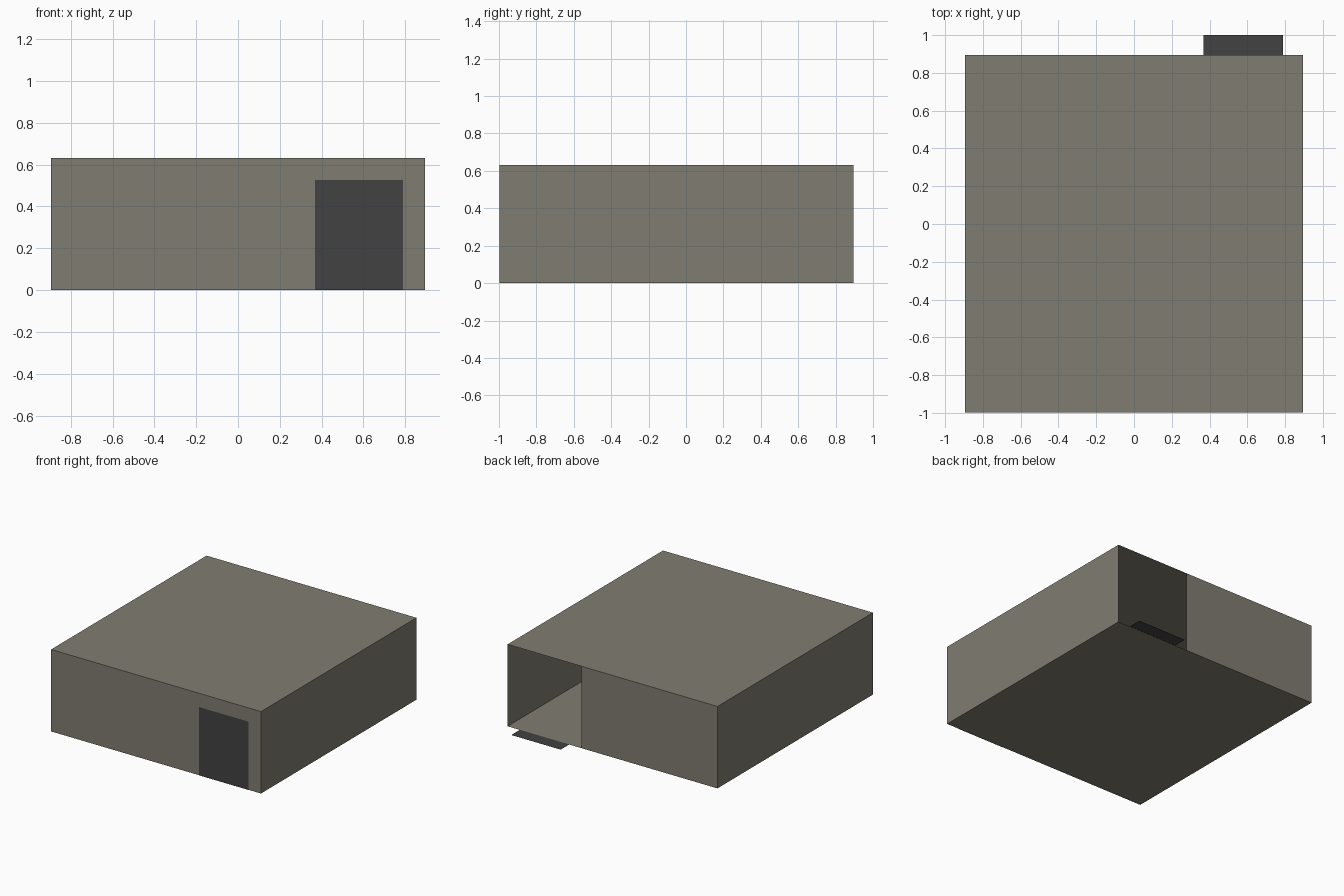
import bpy, bmesh
from mathutils import Vector

if "Cube" in bpy.data.objects:
    bpy.data.objects.remove(bpy.data.objects["Cube"])

S = 1 / 1.9  # design units -> model units (3.8 units long overall)


def material(name, rgb):
    m = bpy.data.materials.new(name)
    m.diffuse_color = (*rgb, 1)
    m.use_nodes = True
    m.node_tree.nodes["Principled BSDF"].inputs["Base Color"].default_value = m.diffuse_color
    return m


concrete = material("warm_grey", (0.216, 0.205, 0.165))
dark = material("charcoal", (0.054, 0.054, 0.054))


def finish(name, bm, mat):
    me = bpy.data.meshes.new(name)
    bm.to_mesh(me)
    bm.free()
    me.materials.append(mat)
    ob = bpy.data.objects.new(name, me)
    bpy.context.collection.objects.link(ob)
    return ob


def sheet(name, corner, u, v, mat):
    """Single flat rectangle from a corner and two edge vectors."""
    bm = bmesh.new()
    c, u, v = (Vector(a) * S for a in (corner, u, v))
    bm.faces.new([bm.verts.new(p) for p in (c, c + u, c + u + v, c + v)])
    return finish(name, bm, mat)


# Hollow thin-walled shell
x0, x1, y0, y1, h = -1.7, 1.7, -1.896, 1.7, 1.2
bm = bmesh.new()
bmesh.ops.create_cube(bm, size=1)
for v in bm.verts:
    v.co = Vector((x1 if v.co.x > 0 else x0,
                   y1 if v.co.y > 0 else y0,
                   h if v.co.z > 0 else 0)) * S
bm.normal_update()

# Full-height opening at the right end of the back wall
back = [f for f in bm.faces if f.normal.y > 0.9]
geom = back + list(back[0].edges) + list(back[0].verts)
bmesh.ops.bisect_plane(bm, geom=geom, plane_co=(0.5 * S, 0, 0), plane_no=(1, 0, 0))
bm.normal_update()
gap = [f for f in bm.faces if f.normal.y > 0.9 and f.calc_center_median().x > 0.5 * S]
bmesh.ops.delete(bm, geom=gap, context='FACES_ONLY')
finish("building_shell", bm, concrete)

# Front door panel and back doorstep
sheet("front_door", (0.7, -1.9, 0), (0.8, 0, 0), (0, 0, 1.0), dark)
sheet("back_doorstep", (0.7, 1.7, 0.002), (0.8, 0, 0), (0, 0.2, 0), dark)
